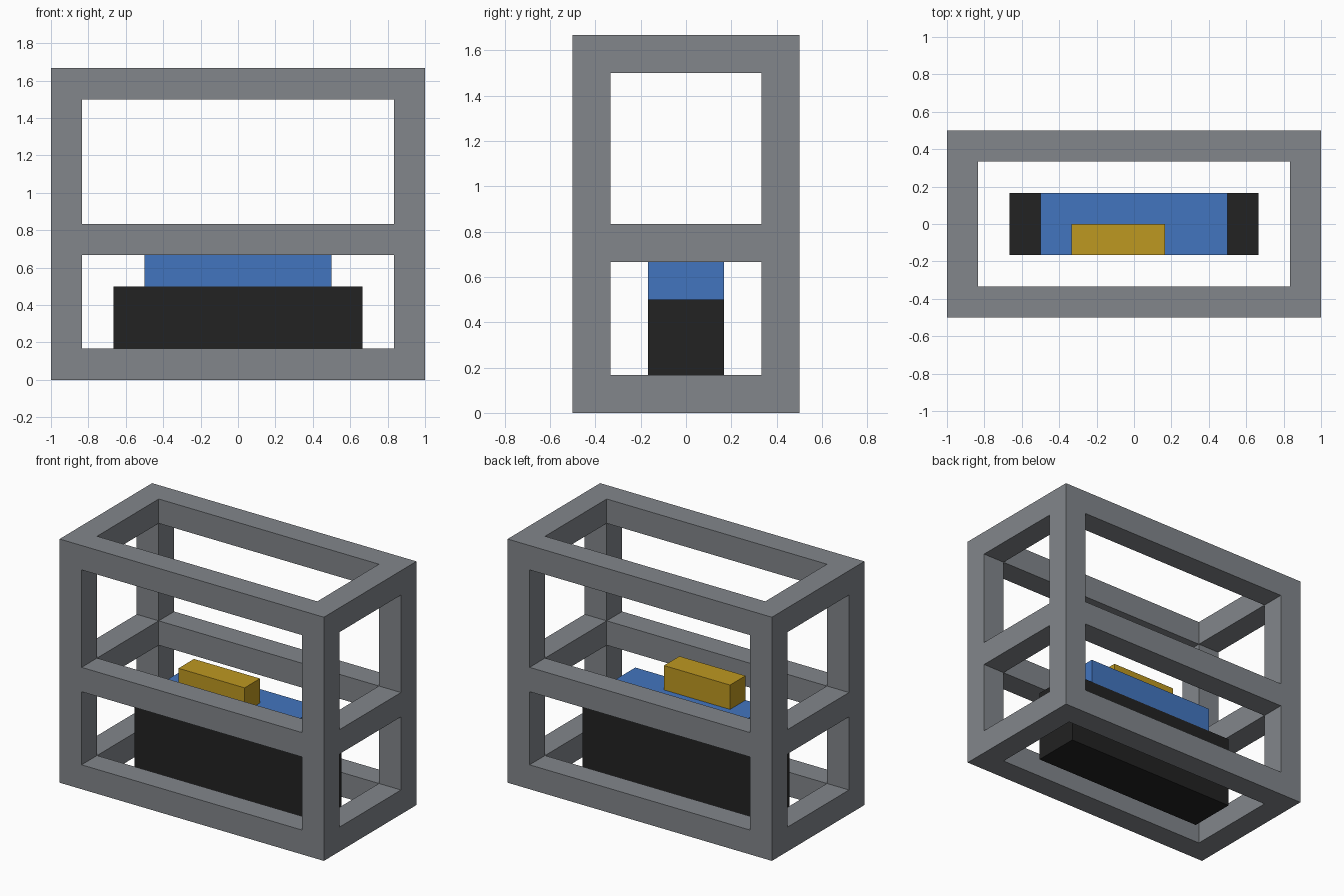
import bpy
import bmesh
from itertools import product
from mathutils import Vector

U = 1 / 6  # bar thickness, the module of the whole design

if "Cube" in bpy.data.objects:
    bpy.data.objects.remove(bpy.data.objects["Cube"], do_unlink=True)


def material(name, srgb):
    lin = [((c / 255 + 0.055) / 1.055) ** 2.4 for c in srgb] + [1.0]
    m = bpy.data.materials.new(name)
    m.use_nodes = True
    m.diffuse_color = lin
    m.node_tree.nodes["Principled BSDF"].inputs["Base Color"].default_value = lin
    return m


def add_object(name, bm, mat):
    bmesh.ops.recalc_face_normals(bm, faces=bm.faces)
    mesh = bpy.data.meshes.new(name)
    bm.to_mesh(mesh)
    bm.free()
    mesh.materials.append(mat)
    obj = bpy.data.objects.new(name, mesh)
    bpy.context.collection.objects.link(obj)
    return obj


def box(name, lo, hi, mat):
    """Box between two corners given in modules."""
    lo, hi = Vector(lo) * U, Vector(hi) * U
    bm = bmesh.new()
    bmesh.ops.create_cube(bm, size=1)
    for v in bm.verts:
        v.co = (lo + hi) / 2 + v.co * (hi - lo)
    return add_object(name, bm, mat)


def lattice(name, cuts, mat):
    """Seamless bar frame: even cells on each axis are bars, odd ones openings.
    A cell is solid where bars of at least two axes meet."""
    size = [len(c) - 1 for c in cuts]

    def solid(cell):
        inside = all(0 <= c < n for c, n in zip(cell, size))
        return inside and sum(c % 2 == 0 for c in cell) >= 2

    bm = bmesh.new()
    for cell in product(*map(range, size)):
        if not solid(cell):
            continue
        for axis, side in product(range(3), (0, 1)):
            near = list(cell)
            near[axis] += 2 * side - 1
            if solid(near):
                continue
            # Exposed side of this cell
            corners = []
            for a, b in ((0, 0), (1, 0), (1, 1), (0, 1)):
                i = list(cell)
                i[axis] += side
                i[(axis + 1) % 3] += a
                i[(axis + 2) % 3] += b
                corners.append(bm.verts.new([cuts[k][i[k]] * U for k in range(3)]))
            bm.faces.new(corners)
    bmesh.ops.remove_doubles(bm, verts=bm.verts, dist=1e-4)
    return add_object(name, bm, mat)


grey = material("frame grey", (130, 134, 139))
black = material("block black", (34, 34, 34))
blue = material("plate blue", (66, 117, 191))
gold = material("bar gold", (190, 152, 33))

# Open frame with bottom, middle and top rails
lattice("frame", [(-6, -5, 5, 6), (-3, -2, 2, 3), (0, 1, 4, 5, 9, 10)], grey)

# Stacked blocks inside the frame
box("base_block", (-4, -1, 0), (4, 1, 3), black)
box("middle_plate", (-3, -1, 3), (3, 1, 4), blue)
box("top_bar", (-2, -1, 4), (1, 0, 5), gold)
